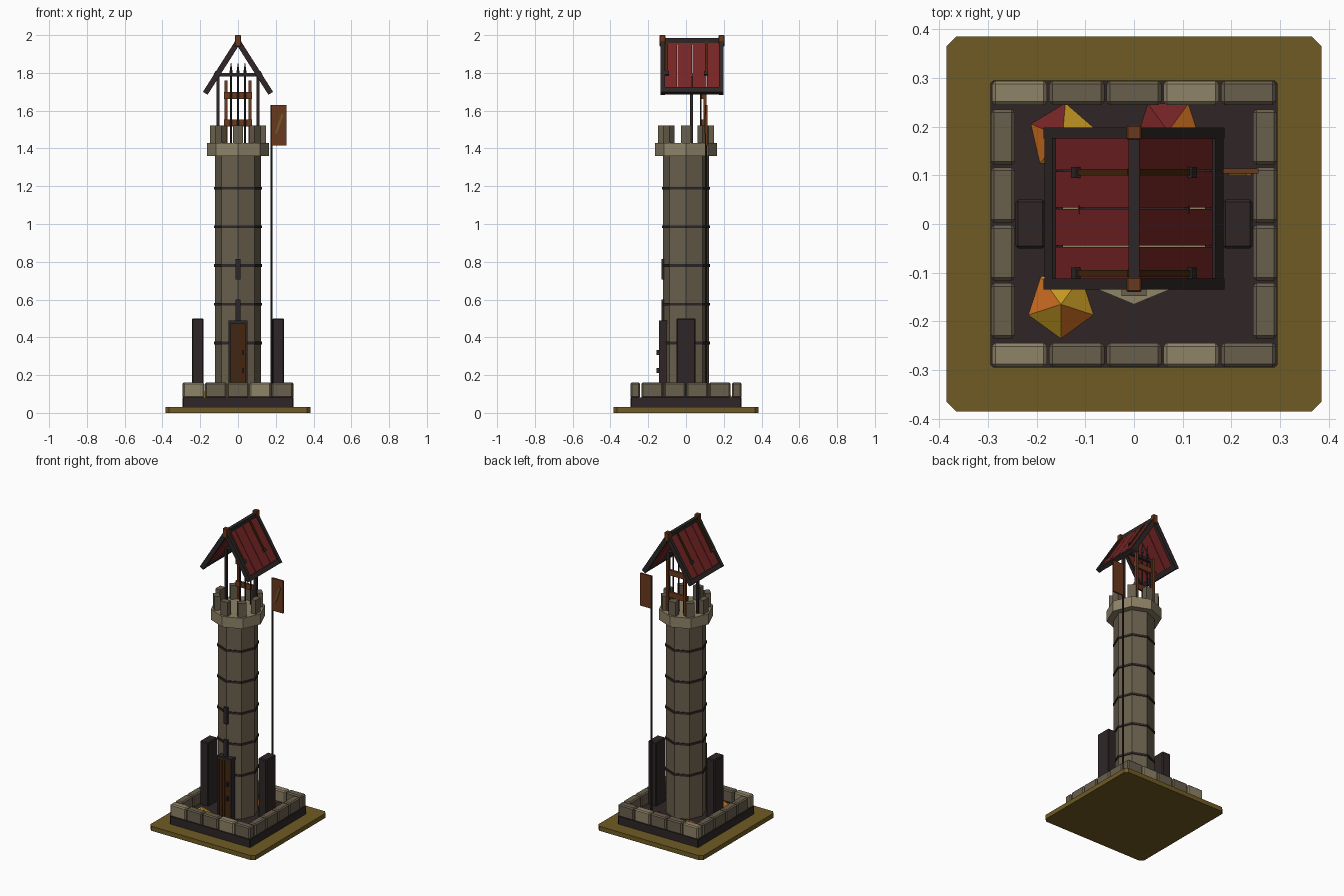
import bpy, bmesh, math
from mathutils import Vector

if "Cube" in bpy.data.objects:
    bpy.data.objects.remove(bpy.data.objects["Cube"])


def lin(c):
    return c / 12.92 if c <= 0.04045 else ((c + 0.055) / 1.055) ** 2.4


def material(name, r, g, b):
    m = bpy.data.materials.new(name)
    m.diffuse_color = (lin(r), lin(g), lin(b), 1)
    m.use_nodes = True
    m.node_tree.nodes["Principled BSDF"].inputs["Base Color"].default_value = m.diffuse_color
    return m


GROUND = material("dry_grass", .44, .355, .14)
DARK = material("dark_timber", .185, .15, .15)
STONE = material("stone", .41, .37, .30)
LIGHT = material("light_stone", .56, .515, .41)
WOOD = material("brown_wood", .42, .22, .11)
DEEP = material("deep_brown_wood", .27, .15, .05)
RED = material("red", .46, .14, .145)
ORANGE = material("orange", .80, .43, .13)
YELLOW = material("yellow", .78, .61, .14)


def finish(name, bm, mats, bevel=0):
    bmesh.ops.recalc_face_normals(bm, faces=bm.faces[:])
    me = bpy.data.meshes.new(name)
    bm.to_mesh(me)
    bm.free()
    ob = bpy.data.objects.new(name, me)
    bpy.context.collection.objects.link(ob)
    for m in mats:
        me.materials.append(m)
    if bevel:
        mod = ob.modifiers.new("bevel", 'BEVEL')
        mod.width, mod.segments = bevel, 1
    return ob


def box(name, center, size, mat, bevel=0, rot=(0, 0, 0)):
    bm = bmesh.new()
    bmesh.ops.create_cube(bm, size=1)
    for v in bm.verts:
        v.co = Vector((v.co.x * size[0], v.co.y * size[1], v.co.z * size[2]))
    ob = finish(name, bm, [mat], bevel)
    ob.location, ob.rotation_euler = center, rot
    return ob


def span(name, x, y, z, mat, bevel=0):
    """Box from low/high limits on each axis."""
    return box(name, [(a + b) / 2 for a, b in (x, y, z)], [b - a for a, b in (x, y, z)], mat, bevel)


def prism(name, r1, r2, z0, z1, mats, sides=8, at=(0, 0), turn=0.0, rule=None):
    """Upright prism or cone with one corner in the turn direction; rule colours sides in order."""
    bm = bmesh.new()
    bmesh.ops.create_cone(bm, cap_ends=True, segments=sides, radius1=r1, radius2=r2, depth=z1 - z0)
    bmesh.ops.remove_doubles(bm, verts=bm.verts[:], dist=1e-5)
    bm.normal_update()
    corner = max(bm.verts, key=lambda v: round(v.co.xy.length, 4)).co
    off = math.atan2(corner.y, corner.x)
    if rule:
        for f in bm.faces:
            if abs(f.normal.z) < .99:
                c = f.calc_center_median()
                k = int(((math.atan2(c.y, c.x) - off) % math.tau) / math.tau * sides)
                f.material_index = rule[k % sides]
    ob = finish(name, bm, mats)
    ob.location = (at[0], at[1], (z0 + z1) / 2)
    ob.rotation_euler.z = turn - off
    return ob


def plate(name, half, cut, z0, z1, mat):
    """Square slab with cut corners."""
    bm = bmesh.new()
    h, k = half, half - cut
    pts = [(h, -k), (h, k), (k, h), (-k, h), (-h, k), (-h, -k), (-k, -h), (k, -h)]
    low = [bm.verts.new((x, y, z0)) for x, y in pts]
    high = [bm.verts.new((x, y, z1)) for x, y in pts]
    bm.faces.new(low)
    bm.faces.new(high)
    for i in range(8):
        j = (i + 1) % 8
        bm.faces.new((low[i], low[j], high[j], high[i]))
    return finish(name, bm, [mat])


# Ground and courtyard
plate("ground", .385, .02, 0, .03, GROUND)
plate("courtyard_floor", .295, .006, .03, .082, DARK)

# Low wall of blocks
for i in range(5):
    x = (i - 2) * .1175
    for s in (-1, 1):
        box("wall_block", (x, s * .269, .12), (.113, .05, .082), LIGHT if i in (0, 3) else STONE, .007)
for i in range(4):
    y = (i - 1.5) * .119
    for s in (-1, 1):
        box("wall_block", (s * .269, y, .12), (.05, .114, .082), STONE, .007)

# Side pillars
for s in (-1, 1):
    box("side_pillar", (s * .213, 0, .288), (.06, .1, .424), DARK, .005)

# Leaf heaps, coloured face by face
heaps = [((-.15, -.165), math.radians(-90), (1, 0, 0, 1, 0)),
         ((-.147, .178), math.radians(85), (2, 1, 0, 1, 0)),
         ((.07, .19), math.radians(54), (2, 2, 1, 0, 1))]
for at, turn, rule in heaps:
    prism("leaf_heap", .073, 0, .08, .135, [YELLOW, ORANGE, RED], 5, at, turn, rule)

# Tower shaft, iron bands, crown and merlons
prism("tower_shaft", .122, .122, .08, 1.37, [STONE])
for i in range(5):
    z = .37 + i * .205
    prism("tower_band", .127, .127, z - .007, z + .007, [DARK])
prism("tower_crown", .165, .165, 1.36, 1.43, [LIGHT])
for i in range(8):
    a = i * math.pi / 4
    box("merlon", (.13 * math.cos(a), .13 * math.sin(a), 1.472), (.036, .052, .1), STONE, 0, (0, 0, a))

# Door with frame, planks and hinges
span("door_back", (-.045, .045), (-.132, -.09), (.08, .475), DARK)
for s in (-1, 1):
    box("door_jamb", (s * .045, -.123, .28), (.012, .042, .4), DARK)
span("door_lintel", (-.051, .051), (-.144, -.1), (.47, .49), DARK)
for i in range(4):
    box("door_plank", ((i - 1.5) * .0195, -.133, .275), (.017, .01, .385), DEEP)
for z in (.225, .32):
    box("door_stud", (.026, -.147, z), (.01, .016, .026), DARK)

# Window slits
for z in (.545, .76):
    box("window_slit", (0, -.12, z), (.026, .022, .11), DARK)

# Banner pole and board
prism("banner_pole", .006, .006, .08, 1.63, [DARK], 6, (.177, .107))
span("banner_board", (.181, .256), (.104, .114), (1.415, 1.63), WOOD)
box("banner_mark", (.218, .102, 1.53), (.012, .006, .11), GROUND, 0, (0, math.radians(19), 0))

# Weapon rack on the tower top
for s in (-1, 1):
    box("rack_post", (s * .064, .1, 1.59), (.016, .016, .34), WOOD)
for z in (1.535, 1.68):
    box("rack_rail", (0, .09, z), (.15, .014, .036), WOOD)
for x in (-.037, 0, .037):
    prism("spear_shaft", .005, .005, 1.43, 1.8, [DARK], 6, (x, .078))
    prism("spear_tip", .010, 0, 1.79, 1.86, [DARK], 4, (x, .078))

# Roof frame: posts and tie beam
for s in (-1, 1):
    box("roof_post", (s * .107, .03, 1.61), (.016, .016, .37), DARK)
box("tie_beam", (0, .03, 1.79), (.225, .018, .02), DARK)

# Roof slopes: planks, rafters, eaves and straps
RUN, DROP, TOP, YC = .170, .268, 1.965, .032
LEN = math.hypot(RUN, DROP)


def on_slope(name, s, t, y, out, size, mat):
    """Box lying on one roof slope; t is distance down from the ridge."""
    d = Vector((s * RUN, 0, -DROP)) / LEN
    n = Vector((s * DROP, 0, RUN)) / LEN
    c = Vector((0, y, TOP)) + d * t + n * out
    return box(name, c, size, mat, 0, (0, math.atan2(DROP, s * RUN), 0))


for s in (-1, 1):
    for i in range(4):
        on_slope("roof_plank", s, LEN / 2, YC + (i - 1.5) * .0775, 0, (LEN, .0745, .012), RED)
    for e in (-1, 1):
        on_slope("gable_rafter", s, LEN / 2, YC + e * .155, 0, (LEN + .012, .022, .029), DARK)
    on_slope("eave_beam", s, LEN - .01, YC, 0, (.03, .31, .026), DARK)
    for y in (-.101, .106):
        on_slope("roof_strap", s, .105, y, .009, (.2, .013, .008), DEEP)
        on_slope("strap_end", s, .205, y, .01, (.02, .023, .014), DARK)

# Ridge beam and end caps
box("ridge_beam", (0, YC, 1.967), (.023, .325, .036), DARK)
for e in (-1, 1):
    box("ridge_cap", (0, YC + e * .156, 1.97), (.031, .031, .06), WOOD, .003)
